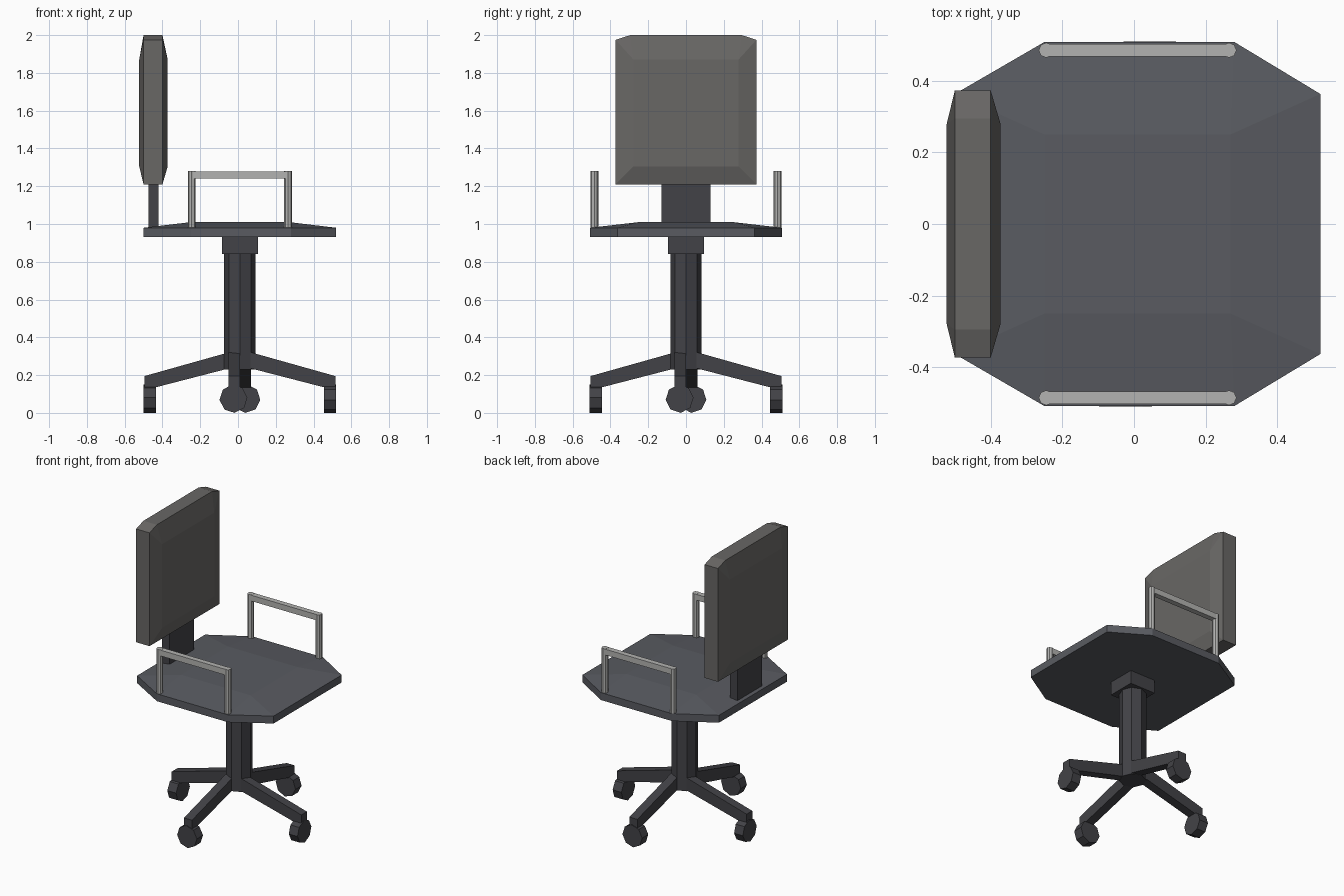
import bpy, bmesh
from math import pi, cos, sin
from mathutils import Matrix, Vector

if "Cube" in bpy.data.objects:
    bpy.data.objects.remove(bpy.data.objects["Cube"])

CX = 0.01  # seat and base axis


def material(name, r, g, b):
    m = bpy.data.materials.new(name)
    m.diffuse_color = (r, g, b, 1)
    m.use_nodes = True
    m.node_tree.nodes["Principled BSDF"].inputs["Base Color"].default_value = m.diffuse_color
    return m


DARK = material("dark_plastic", 0.055, 0.055, 0.063)
SEAT = material("seat_fabric", 0.10, 0.105, 0.12)
BACK = material("back_fabric", 0.14, 0.135, 0.13)
METAL = material("metal", 0.45, 0.45, 0.44)


def loft(name, rings, mat, matrix=Matrix()):
    """Skin between equal-length rings of points and cap both ends."""
    bm = bmesh.new()
    vs = [[bm.verts.new(matrix @ Vector(p)) for p in r] for r in rings]
    n = len(rings[0])
    for a, b in zip(vs, vs[1:]):
        for i in range(n):
            j = (i + 1) % n
            bm.faces.new((a[i], a[j], b[j], b[i]))
    bm.faces.new(vs[0][::-1])
    bm.faces.new(vs[-1])
    bmesh.ops.remove_doubles(bm, verts=bm.verts, dist=0.0005)
    bmesh.ops.recalc_face_normals(bm, faces=bm.faces)
    me = bpy.data.meshes.new(name)
    bm.to_mesh(me)
    bm.free()
    me.materials.append(mat)
    ob = bpy.data.objects.new(name, me)
    bpy.context.collection.objects.link(ob)
    return ob


def box(name, x0, x1, y0, y1, z0, z1, mat):
    ring = lambda z: [(x0, y0, z), (x1, y0, z), (x1, y1, z), (x0, y1, z)]
    return loft(name, [ring(z0), ring(z1)], mat)


def post(name, x, y, r, z0, z1, mat):
    ring = lambda z: [(x + r * cos(k * pi / 4), y + r * sin(k * pi / 4), z) for k in range(8)]
    return loft(name, [ring(z0), ring(z1)], mat)


# Seat: octagonal slab with a raised rectangular centre
outline = [(0.51, -0.363), (0.51, 0.363), (0.27, 0.508), (-0.26, 0.508),
           (-0.51, 0.363), (-0.51, -0.363), (-0.26, -0.508), (0.27, -0.508)]
crown = [(0.26 if x > 0 else -0.26, 0.25 if y > 0 else -0.25) for x, y in outline]
loft("seat", [[(x + CX, y, 0.93) for x, y in outline],
              [(x + CX, y, 0.98) for x, y in outline],
              [(x + CX, y, 1.01) for x, y in crown]], SEAT)

# Backrest: cushion with bevelled front and back
rim = [(-0.373, 1.21), (0.373, 1.21), (0.373, 1.975), (0.295, 2.0), (-0.295, 2.0), (-0.373, 1.975)]
pad = [(0.278 if y > 0 else -0.278, 1.305 if z < 1.5 else 1.87) for y, z in rim]
loft("backrest", [[(x, y, z) for y, z in pts] for x, pts in
                  ((-0.523, pad), (-0.5, rim), (-0.4, rim), (-0.372, pad))], BACK)
box("back_support", -0.475, -0.42, -0.13, 0.13, 0.97, 1.25, DARK)

# Armrests: two posts and a bar on each side
for side, s in (("left", -1), ("right", 1)):
    y = s * 0.485
    for end, x in (("rear", -0.245), ("front", 0.265)):
        post(f"{side}_arm_{end}_post", x, y, 0.021, 0.96, 1.28, METAL)
    box(f"{side}_arm_bar", -0.245, 0.265, y - 0.018, y + 0.018, 1.24, 1.279, METAL)

# Column and seat mount
box("seat_mount", CX - 0.095, CX + 0.095, -0.095, 0.095, 0.84, 0.94, DARK)
post("column", CX, 0, 0.083, 0.23, 0.85, DARK)

# Four legs with castors, arranged as a pinwheel around the column
for k in range(4):
    m = Matrix.Translation((CX, 0, 0)) @ Matrix.Rotation(k * pi / 2, 4, 'Z')
    ring = lambda r, z0, z1: [(r, -0.06, z0), (r, 0.0, z0), (r, 0.0, z1), (r, -0.06, z1)]
    loft(f"leg_{k + 1}", [ring(0.0, 0.235, 0.32), ring(0.06, 0.235, 0.32),
                          ring(0.505, 0.12, 0.195)], DARK, m)
    wheel = lambda r: [(r, -0.034 + 0.074 * cos(a * pi / 4 + 0.08), 0.075 + 0.075 * sin(a * pi / 4 + 0.08))
                       for a in range(8)]
    loft(f"castor_{k + 1}", [wheel(0.445), wheel(0.51)], DARK, m)
